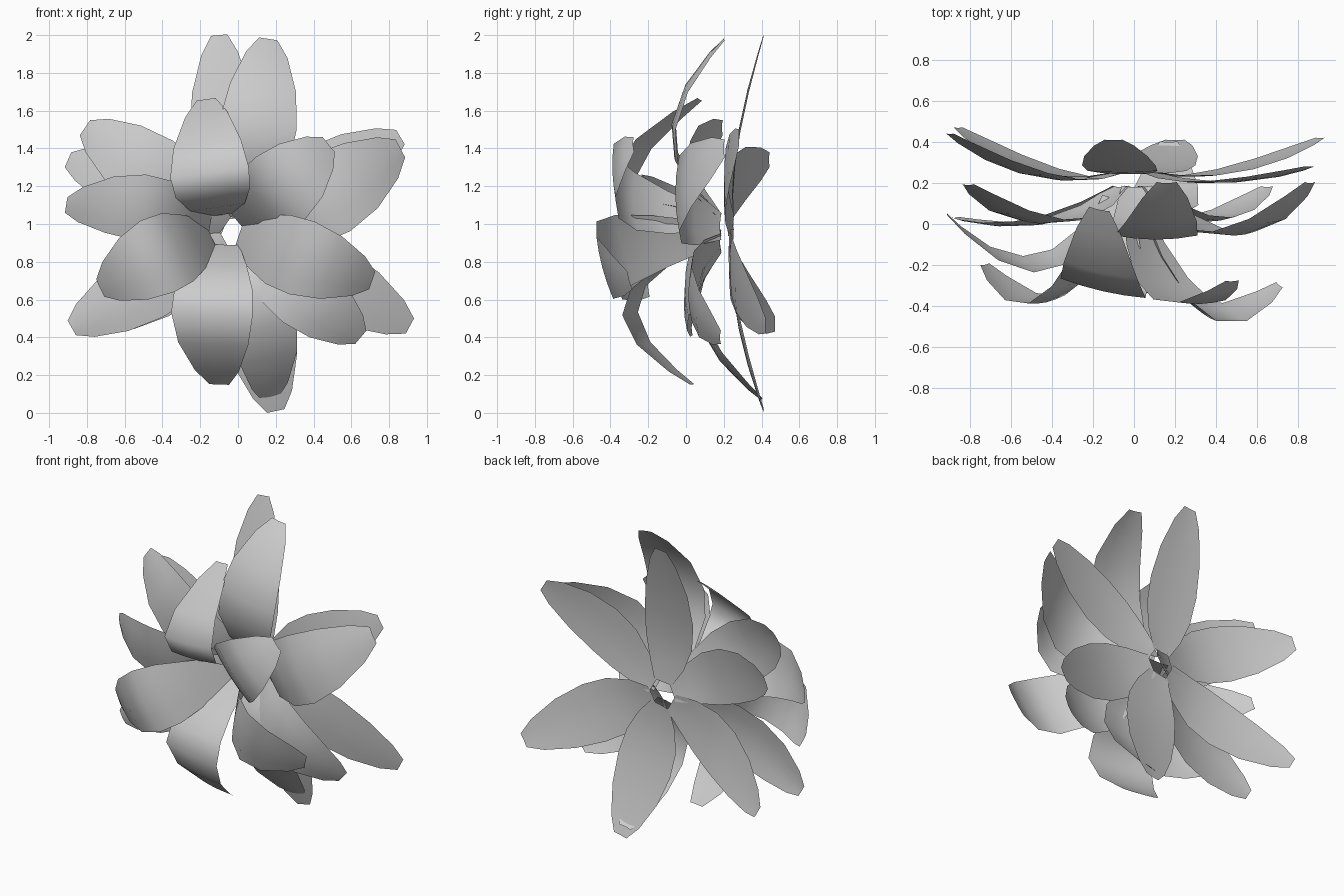
import bpy
import bmesh
from mathutils import Vector

cube = bpy.data.objects.get("Cube")
if cube:
    bpy.data.objects.remove(cube, do_unlink=True)

grey = bpy.data.materials.new("petal_grey")
grey.use_nodes = True
colour = (0.6, 0.6, 0.6, 1)
grey.diffuse_color = colour
grey.node_tree.nodes["Principled BSDF"].inputs["Base Color"].default_value = colour

# Petal outline: (position along the petal, share of full width)
OUTLINE = [(0, .36), (.17, .7), (.36, .95), (.55, 1), (.75, .86), (.92, .54), (1, .24)]
ACROSS = (-1, -.5, 0, .5, 1)


def petal(name, centre, facing, cup, mid, tip, width):
    """A curved blade from the layer centre through mid to tip."""
    centre, mid, tip = Vector(centre), Vector(mid), Vector(tip)
    normal = Vector(facing).normalized()
    spread = tip - centre
    spread.y = 0
    base = centre + spread.normalized() * .08
    bend = 2 * mid - (base + tip) / 2
    side = normal.cross(spread).normalized()
    bm = bmesh.new()
    rows = []
    for t, share in OUTLINE:
        point = (1 - t) ** 2 * base + 2 * t * (1 - t) * bend + t * t * tip
        half = width / 2 * share
        rows.append([bm.verts.new(point + side * half * s - normal * cup * share * s * s)
                     for s in ACROSS])
    for low, high in zip(rows, rows[1:]):
        for i in range(len(ACROSS) - 1):
            bm.faces.new((low[i], low[i + 1], high[i + 1], high[i]))
    for face in bm.faces:
        face.smooth = True
    mesh = bpy.data.meshes.new(name)
    bm.to_mesh(mesh)
    bm.free()
    mesh.materials.append(grey)
    bpy.context.collection.objects.link(bpy.data.objects.new(name, mesh))


PLACES = ("top", "upper_left", "lower_left", "bottom", "lower_right", "upper_right")

# Each layer: centre, facing direction, cupping, then mid, tip and width of its six petals
LAYERS = {
    "front": ((-.07, .12, .97), (-.2, -1, -.2), .015, [
        ((-.15, -.33, 1.24), (-.17, .07, 1.66), .43),
        ((.2, -.36, 1.17), (.48, -.28, 1.42), .42),
        ((.3, -.42, .83), (.71, -.3, .7), .42),
        ((-.14, -.31, .56), (-.1, .03, .15), .44),
        ((-.4, -.37, .84), (-.73, -.2, .66), .42),
        ((-.48, -.21, 1.08), (-.91, .04, 1.1), .36)]),
    "middle": ((0, .18, .95), (0, -1, 0), .02, [
        ((.1, -.08, 1.48), (.16, .2, 1.98), .41),
        ((.45, -.06, 1.14), (.86, .2, 1.4), .45),
        ((.33, .01, .65), (.65, .18, .4), .38),
        ((.13, .06, .5), (.17, .4, .07), .36),
        ((-.45, 0, .69), (-.88, .03, .45), .37),
        ((-.42, 0, 1.25), (-.81, .19, 1.51), .4)]),
    "back": ((0, .25, .95), (0, -1, 0), .008, [
        ((-.07, .27, 1.45), (-.1, .41, 2), .36),
        ((.42, .2, 1.22), (.86, .28, 1.46), .37),
        ((.45, .25, .72), (.91, .42, .46), .38),
        ((.1, .27, .5), (.2, .41, .01), .39),
        ((-.42, .25, .7), (-.86, .47, .47), .38),
        ((-.45, .23, 1.18), (-.9, .44, 1.34), .36)]),
}

for layer, (centre, facing, cup, petals) in LAYERS.items():
    for place, (mid, tip, width) in zip(PLACES, petals):
        petal(f"{layer}_petal_{place}", centre, facing, cup, mid, tip, width)
